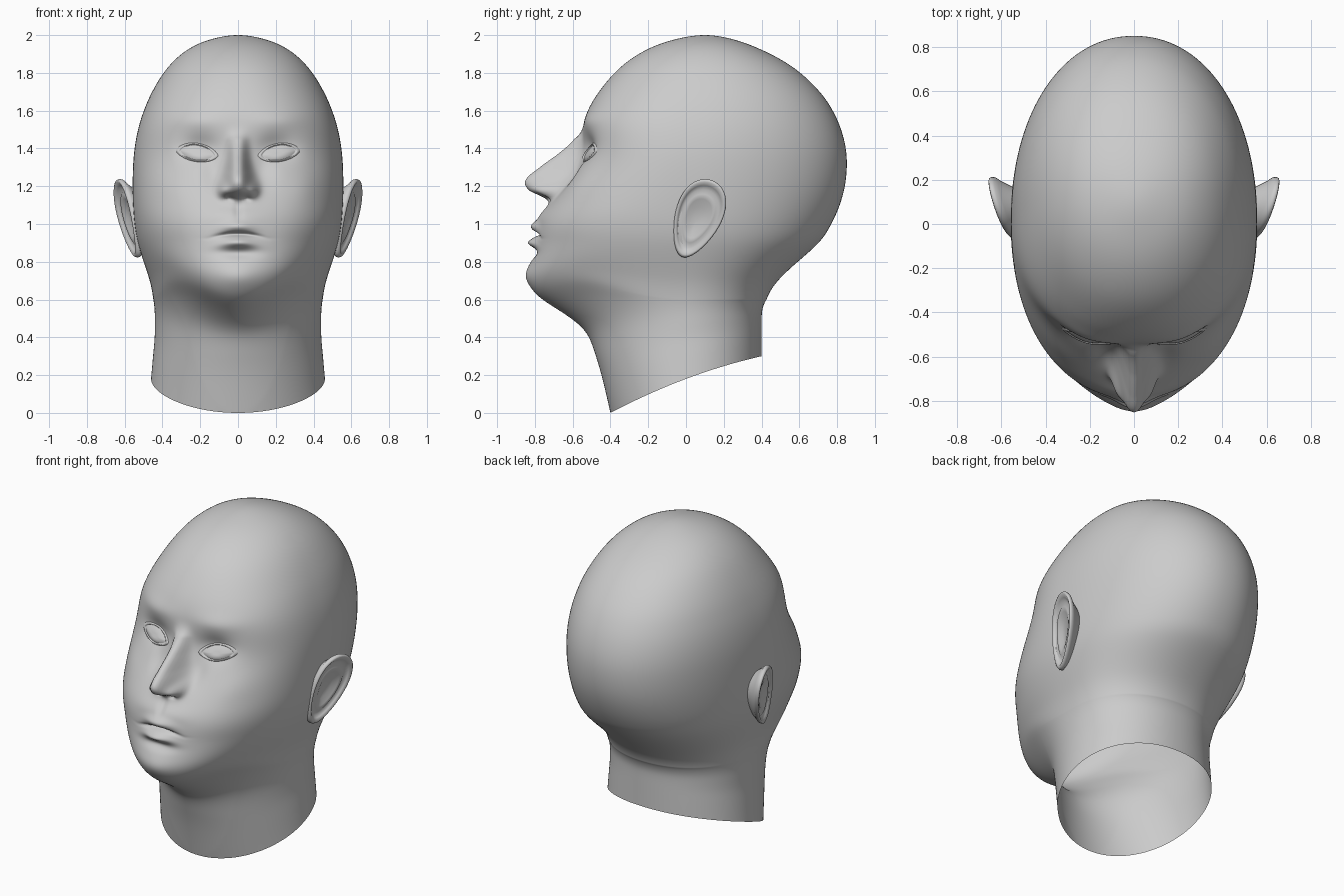
import bpy, bmesh
from math import sin, cos, pi, exp
from mathutils import Vector
from mathutils.bvhtree import BVHTree

cube = bpy.data.objects.get("Cube")
if cube:
    bpy.data.objects.remove(cube, do_unlink=True)

skin = bpy.data.materials.new("matte grey")
skin.use_nodes = True
GREY = (0.6, 0.6, 0.6, 1)
skin.diffuse_color = GREY
for node in skin.node_tree.nodes:
    if node.type == "BSDF_PRINCIPLED":
        node.inputs["Base Color"].default_value = GREY
        node.inputs["Roughness"].default_value = 0.7


def spline(rows, u):
    """Smooth B-spline guided by the rows, u counted in rows."""
    last = len(rows) - 1
    i = max(0, min(int(u), last - 1))
    t = u - i
    quad = zip(rows[max(i - 1, 0)], rows[i], rows[i + 1], rows[min(i + 2, last)])
    return [((1 - t) ** 3 * a + (3 * t ** 3 - 6 * t * t + 4) * b
             + (3 * t + 3 * t * t - 3 * t ** 3 + 1) * c + t ** 3 * d) / 6
            for a, b, c, d in quad]


def polar_mesh(name, centre, rings, facing):
    """Fan at the centre, then bands of quads between closed rings."""
    bm = bmesh.new()
    hub = bm.verts.new(centre)
    loops = [[bm.verts.new(co) for co in ring] for ring in rings]
    count = len(loops[0])
    for k in range(count):
        bm.faces.new((hub, loops[0][k], loops[0][k - 1]))
    for inner, outer in zip(loops, loops[1:]):
        for k in range(count):
            bm.faces.new((inner[k - 1], inner[k], outer[k], outer[k - 1]))
    bm.normal_update()
    if hub.normal.dot(Vector(facing)) < 0:
        bmesh.ops.reverse_faces(bm, faces=bm.faces[:])
    for face in bm.faces:
        face.smooth = True
    bm.normal_update()
    tree = BVHTree.FromBMesh(bm)
    mesh = bpy.data.meshes.new(name)
    bm.to_mesh(mesh)
    bm.free()
    mesh.materials.append(skin)
    bpy.context.collection.objects.link(bpy.data.objects.new(name, mesh))
    return tree


# Head sections: height, front y, back y, half width, centre y, front squareness
SECTIONS = [
    (-.2, -.355, .4, .472, 0, 2),  # guide below the neck edge
    (0, -.4, .4, .46, 0, 2),
    (.2, -.445, .4, .448, 0, 2),
    (.31, -.48, .4, .44, 0, 1.95),
    (.42, -.515, .4, .44, 0, 1.9),
    (.49, -.59, .403, .44, 0, 1.9),
    (.555, -.69, .413, .443, 0, 1.95),
    (.62, -.795, .43, .45, 0, 2.05),
    (.7, -.83, .48, .465, 0, 2.1),
    (.8, -.815, .59, .5, 0, 2.15),
    (.9, -.79, .71, .532, 0, 2.2),
    (.98, -.785, .76, .547, 0, 2.25),
    (1.07, -.75, .805, .555, 0, 2.3),
    (1.2, -.655, .847, .559, .01, 2.3),
    (1.365, -.55, .857, .555, .03, 2.35),
    (1.5, -.55, .825, .532, .06, 2.45),
    (1.6, -.525, .78, .5, .08, 2.4),
    (1.7, -.465, .715, .458, .1, 2.25),
    (1.84, -.35, .57, .373, .1, 2.1),
    (1.94, -.19, .37, .255, .1, 2),
    (1.985, -.04, .235, .13, .1, 2),
    (2.0075, .1, .1, 0, .1, 2),
]
TOP = len(SECTIONS) - 1
z, front, back, width, mid, square = SECTIONS[-2]
SECTIONS.append((z, back, front, -width, mid, square))

# Nose ridge: height, projection, half width
NOSE = [(1.07, 0, .08), (1.1, 0, .08), (1.135, .025, .08), (1.175, .165, .078),
        (1.23, .23, .068), (1.285, .195, .055), (1.36, .13, .045), (1.45, .03, .045),
        (1.5, 0, .05), (1.55, 0, .05)]

# Paired or central swellings: x, z, spread x, spread z, projection
SWELLINGS = [
    (.2, 1.4, .1, .07, -.038),     # eye socket
    (.22, 1.55, .13, .05, .012),   # brow
    (.13, 1.27, .06, .09, -.025),  # beside nose
    (.36, 1.2, .1, .09, .012),     # cheekbone
    (.08, 1.18, .03, .035, .05),   # nostril wing
    (.045, 1.135, .02, .012, -.03),  # nostril
    (0, 1.04, .14, .05, .02),      # muzzle
    (0, 1.07, .02, .04, -.014),    # groove above lip
    (0, .845, .1, .028, -.02),     # groove below lip
    (0, .73, .12, .07, .025),      # chin
]
# Lips follow the arched mouth line
LIPS = [(0, .986, .09, .03, .036), (0, .902, .085, .027, .044), (0, .947, .1, .01, -.032)]


def swell(x, z, items):
    return sum(amount * exp(-((x - cx) / sx) ** 2 - ((z - cz) / sz) ** 2)
               for cx, cz, sx, sz, amount in items)


def relief(x, z):
    """Forward projection of the facial features."""
    x = abs(x)
    out = swell(x, z, SWELLINGS) + swell(x, z + min(x, .16) ** 2, LIPS)
    if NOSE[0][0] < z < NOSE[-1][0]:
        i = max(k for k, row in enumerate(NOSE) if row[0] <= z)
        u = i + (z - NOSE[i][0]) / (NOSE[i + 1][0] - NOSE[i][0])
        _, height, half = spline(NOSE, u)
        out += height * exp(-(x / half) ** 2.5)
    return out


def head_ring(u, count=200):
    z, front, back, width, mid, square = spline(SECTIONS, u)
    ring = []
    for k in range(count):
        t = 2 * pi * k / count
        t -= sin(t) / 2  # closer columns across the face
        s, c = sin(t), cos(t)
        power = 2 / square if c > 0 else .95
        x = width * abs(s) ** power * (1 if s > 0 else -1)
        lift = 0
        if c > 0:
            y = mid - (mid - front) * c ** power - relief(x, z) * min(1, 2 * c)
            # jaw edge rises from the chin towards the ears
            lift = .3 * (s * c) ** 2 * exp(-((z - .6) / .2) ** 2)
        else:
            y = mid + (back - mid) * abs(c) ** power
        # slanted lower edge of the neck
        slant = max(-1, min(1, y / .4))
        cut = .15 * (1 + slant) + .03 * (1 - slant * slant)
        ring.append((x, y, z + lift + cut * max(0, 1 - z / .6)))
    return ring


STEPS = 14
rings = [head_ring(TOP - j / STEPS) for j in range(1, (TOP - 1) * STEPS + 1)]
surface = polar_mesh("head", (0, .1, 2), rings, (0, 0, 1))


def face_y(x, z):
    hit = surface.ray_cast(Vector((x, -3, z)), Vector((0, 1, 0)))[0]
    return hit.y if hit else -.5


# Radial profiles: distance from the middle, height outward
EYE = [(.25, .022), (.5, .019), (.75, .012), (.93, .005), (1, .002), (1.03, .008),
       (1.1, .009), (1.2, .004), (1.32, -.008)]
EAR = [(.3, -.012), (.5, .004), (.62, .008), (.74, -.004), (.84, .012), (.93, .024),
       (.98, .02), (1, .01), (.99, -.004), (.9, -.02), (.65, -.08)]


def eye_point(side, r, t, height):
    s = sin(t)
    x = .217 + .09 * r * cos(t)
    z = 1.375 + .12 * (x - .217) + r * s * abs(s) ** .3 * (.043 if s > 0 else .037)
    return (side * x, face_y(side * x, z) - height, z)


def ear_point(side, r, t, height):
    along = .218 * r * sin(t)
    across = .122 * r * cos(t) * (1 + .25 * sin(t))
    lean = .38
    y = across * cos(lean) + along * sin(lean)
    z = along * cos(lean) - across * sin(lean)
    return (side * (.575 + .3 * y + .15 * z + height), .06 + y, 1.028 + z)


def radial_part(name, side, profile, place, facing, count=48):
    rings = [[place(side, r, 2 * pi * k / count, h) for k in range(count)] for r, h in profile]
    polar_mesh(name, place(side, 0, 0, profile[0][1]), rings, facing)


for side, label in ((1, "left"), (-1, "right")):
    radial_part(label + "_eye", side, EYE, eye_point, (0, -1, 0))
    radial_part(label + "_ear", side, EAR, ear_point, (side, 0, 0))
